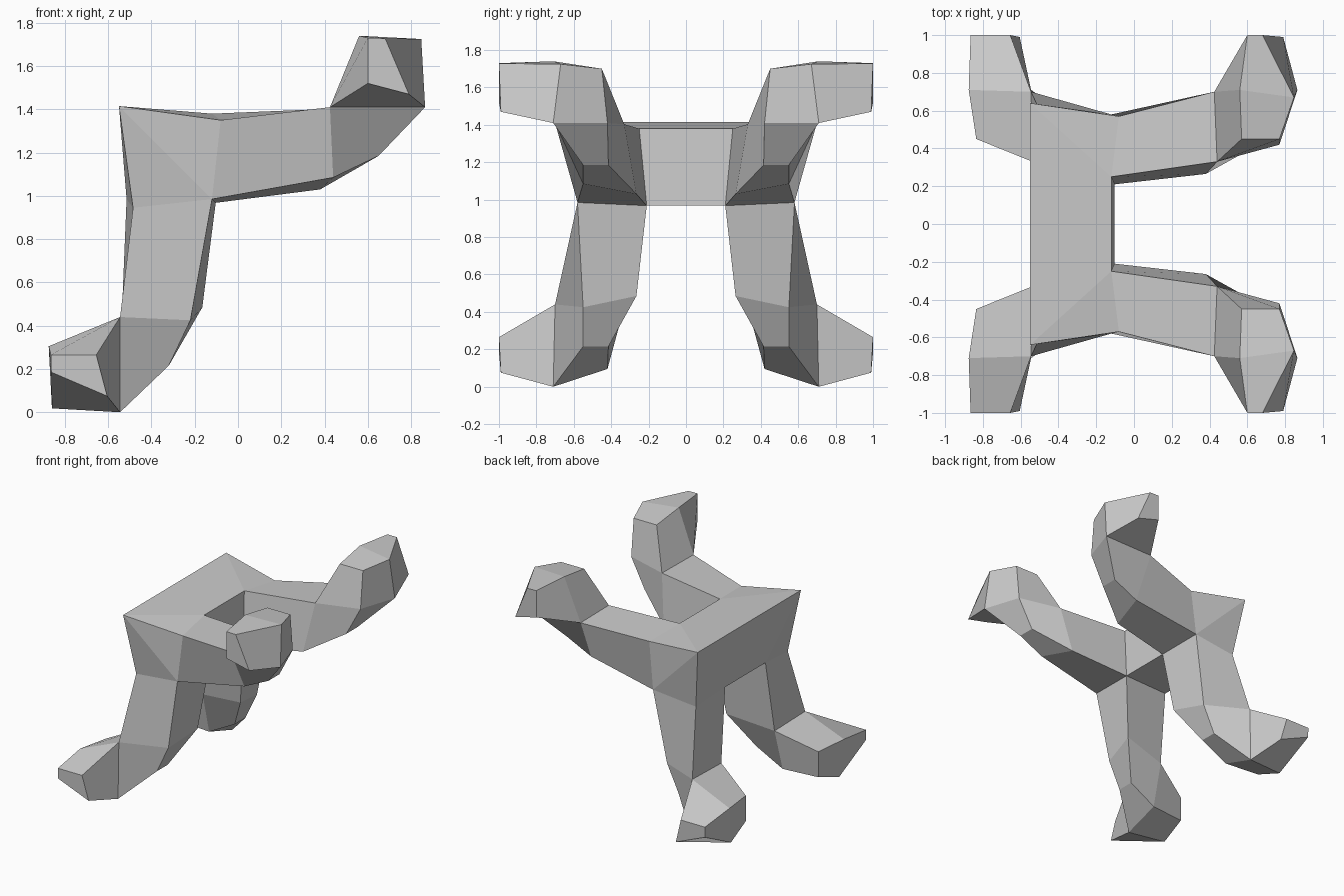
import bpy, bmesh

if "Cube" in bpy.data.objects:
    bpy.data.objects.remove(bpy.data.objects["Cube"])

# Quarter of the frame, measured from the upper back corner:
# u = forward along x, v = downward from the top, y = sideways.
# The other quarters are mirrors across y = 0 and across the u = v diagonal.
X0, Z0 = -0.55, 1.415

P = {
    # shoulder ring and body corners
    "A": (0.00, 0.00, 0.64), "B": (0.47, 0.065, 0.57), "C": (0.43, 0.035, 0.25),
    "I": (0.447, 0.447, 0.21), "J": (0.43, 0.43, 0.58),
    # middle line of the crossbar
    "a": (0.00, 0.00, 0.0), "c": (0.43, 0.035, 0.0), "i": (0.447, 0.447, 0.0),
    # elbow ring
    "D": (0.975, 0.005, 0.70), "E": (0.99, 0.012, 0.33),
    "F": (0.93, 0.385, 0.265), "G": (0.99, 0.33, 0.55),
    # palm
    "H": (1.415, 0.005, 0.71), "K": (1.20, 0.23, 0.55),
    "L": (1.20, 0.23, 0.415), "M": (1.32, 0.005, 0.42),
    "N": (1.12, -0.285, 0.45), "O": (1.32, -0.285, 0.45),
    "Q": (1.11, -0.325, 0.71), "R": (1.397, -0.31, 0.67),
    # fingertip ring
    "S": (1.15, -0.315, 1.0), "T": (1.23, -0.313, 1.0),
    "U": (1.34, -0.055, 0.99), "V": (1.15, -0.105, 1.0),
}
CROSSBAR = "ACca CIic ABC AJB"
UPPER_LIMB = "BCED CIFE IJGF JBDG"
PALM = "DGKH GFLK KLMH EMLF ENOM EDQN QNOR ORHM"
FINGERS = "DQSV QRTS RHUT HDVU STUV"
FACES = " ".join((CROSSBAR, UPPER_LIMB, PALM, FINGERS)).split()

bm = bmesh.new()
for side in (1, -1):
    for diagonal in (False, True):
        verts = {}
        for key, (u, v, y) in P.items():
            if diagonal:
                u, v = v, u
            verts[key] = bm.verts.new((X0 + u, side * y, Z0 - v))
        for names in FACES:
            bm.faces.new([verts[n] for n in names])

# weld the quarters together and remove flat seams
bmesh.ops.remove_doubles(bm, verts=bm.verts[:], dist=0.001)
bmesh.ops.dissolve_limit(bm, angle_limit=0.01, verts=bm.verts[:], edges=bm.edges[:])
bmesh.ops.recalc_face_normals(bm, faces=bm.faces[:])

mesh = bpy.data.meshes.new("four_limbed_frame")
bm.to_mesh(mesh)
bm.free()
bpy.context.collection.objects.link(bpy.data.objects.new("four_limbed_frame", mesh))
